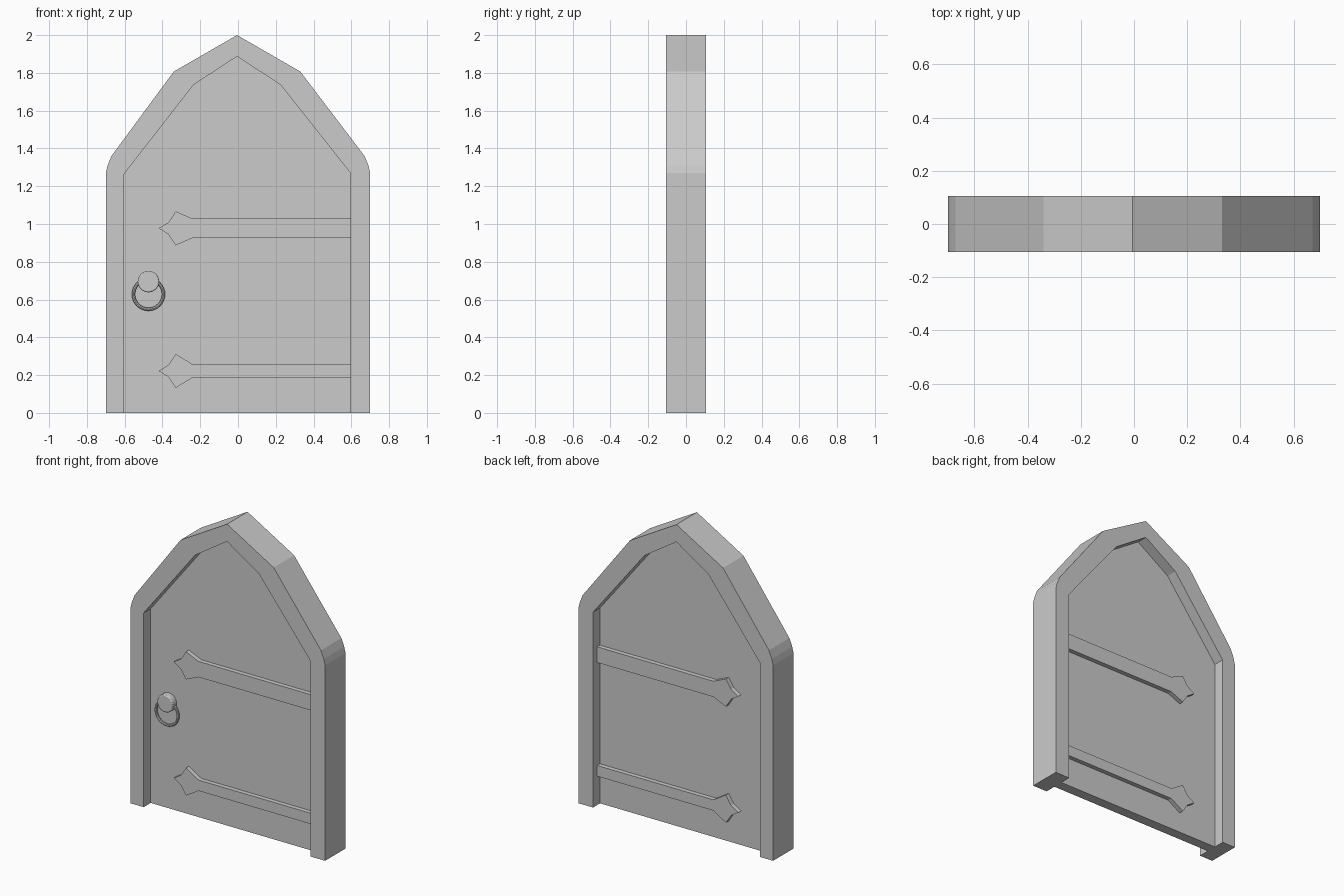
import bpy, bmesh
from math import pi

if "Cube" in bpy.data.objects:
    bpy.data.objects.remove(bpy.data.objects["Cube"])


def extrude_profile(name, pts, y0, y1):
    """Extrude an (x, z) outline between two depths."""
    bm = bmesh.new()
    face = bm.faces.new([bm.verts.new((x, y0, z)) for x, z in pts])
    ext = bmesh.ops.extrude_face_region(bm, geom=[face])
    verts = [g for g in ext["geom"] if isinstance(g, bmesh.types.BMVert)]
    bmesh.ops.translate(bm, verts=verts, vec=(0, y1 - y0, 0))
    bmesh.ops.recalc_face_normals(bm, faces=bm.faces)
    mesh = bpy.data.meshes.new(name)
    bm.to_mesh(mesh)
    bm.free()
    ob = bpy.data.objects.new(name, mesh)
    bpy.context.collection.objects.link(ob)
    return ob


# Pointed arch frame
outer = [(-0.70, 0), (-0.70, 1.27), (-0.69, 1.31), (-0.67, 1.36), (-0.34, 1.807),
         (-0.005, 2.0), (0.33, 1.807), (0.67, 1.36), (0.69, 1.31), (0.70, 1.27), (0.70, 0)]
inner = [(-0.605, 0), (-0.605, 1.262), (-0.235, 1.737), (-0.005, 1.887),
         (0.225, 1.737), (0.595, 1.27), (0.595, 0)]
extrude_profile("arch_frame", outer + inner[::-1], -0.105, 0.105)

# Door panel, tucked slightly into the frame
panel = [(-0.615, 0), (-0.615, 1.27), (-0.24, 1.745), (-0.005, 1.90),
         (0.23, 1.745), (0.605, 1.275), (0.605, 0)]
extrude_profile("door_panel", panel, -0.033, 0.033)

# Hinge straps with arrow tips, showing on both sides of the door
for name, zc, half in (("upper_strap", 0.977, 0.051), ("lower_strap", 0.222, 0.035)):
    top = [(0.60, half), (-0.24, half), (-0.33, 0.09), (-0.368, 0.032)]
    pts = top + [(-0.42, 0)] + [(x, -z) for x, z in reversed(top)]
    extrude_profile(name, [(x, zc + z) for x, z in pts], -0.062, 0.062)

# Knob plate with a softened rim
bpy.ops.mesh.primitive_cylinder_add(vertices=24, radius=0.057, depth=0.045,
                                    location=(-0.474, -0.052, 0.695), rotation=(pi / 2, 0, 0))
knob = bpy.context.object
knob.name = "knob"
bev = knob.modifiers.new("rim", "BEVEL")
bev.width, bev.segments = 0.006, 2
bpy.ops.object.shade_smooth_by_angle()

# Ring pull hanging from the knob
bpy.ops.mesh.primitive_torus_add(major_radius=0.0795, minor_radius=0.0085,
                                 major_segments=32, minor_segments=8,
                                 location=(-0.474, -0.052, 0.628), rotation=(pi / 2, 0, 0))
bpy.context.object.name = "ring_pull"
bpy.ops.object.shade_smooth_by_angle()
